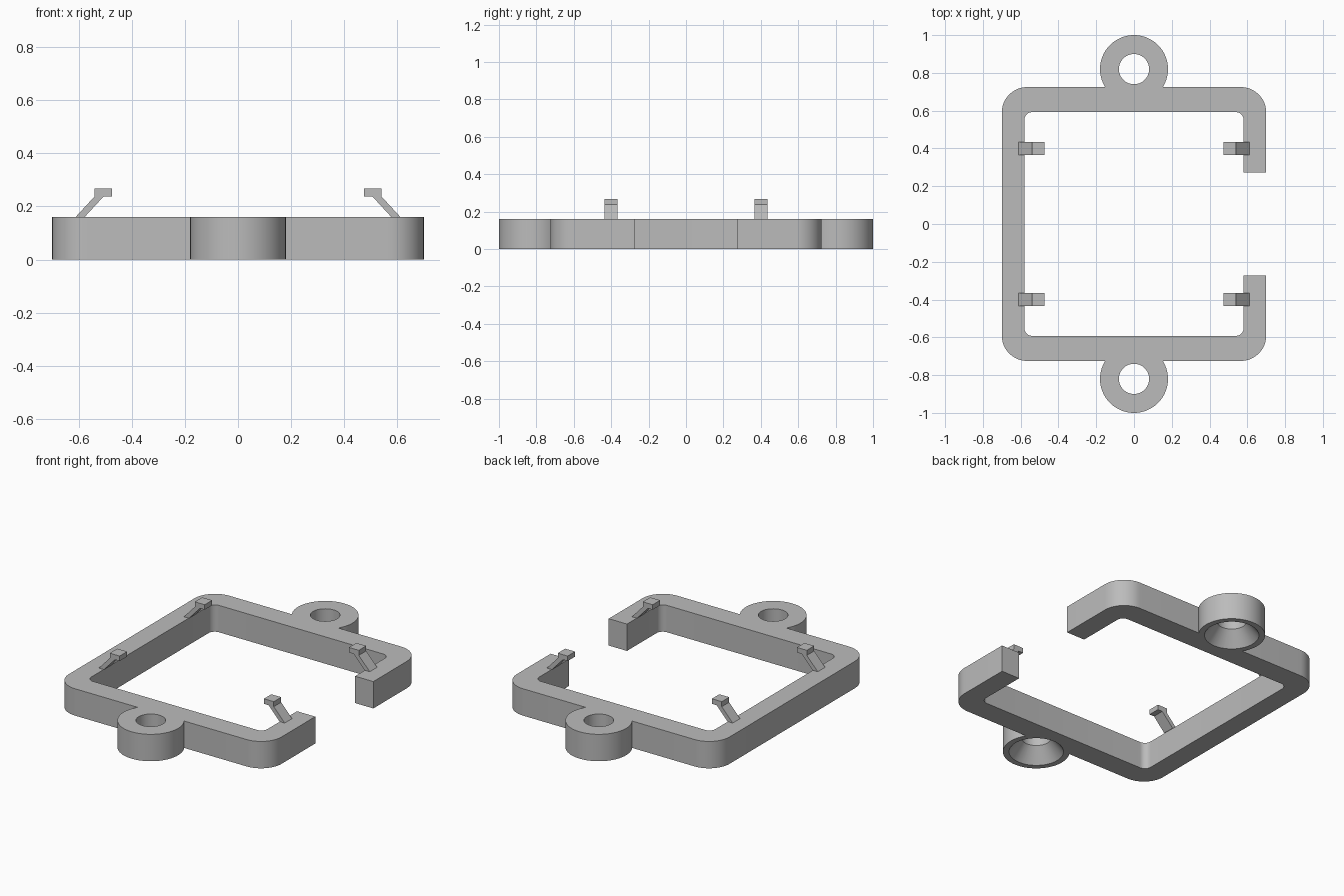
import bpy, bmesh
from math import sin, cos, radians

cube = bpy.data.objects.get("Cube")
if cube:
    bpy.data.objects.remove(cube, do_unlink=True)

grey = bpy.data.materials.new("grey plastic")
grey.use_nodes = True
grey.diffuse_color = (0.5, 0.5, 0.5, 1)
grey.node_tree.nodes["Principled BSDF"].inputs["Base Color"].default_value = (0.5, 0.5, 0.5, 1)

HEIGHT = 0.16
EAR_Y = 0.82


def prism(name, points, extrude):
    """Extrude a closed outline of 3D points along a vector."""
    bm = bmesh.new()
    face = bm.faces.new([bm.verts.new(p) for p in points])
    moved = bmesh.ops.extrude_face_region(bm, geom=[face])["geom"]
    verts = [g for g in moved if isinstance(g, bmesh.types.BMVert)]
    bmesh.ops.translate(bm, verts=verts, vec=extrude)
    bmesh.ops.recalc_face_normals(bm, faces=bm.faces)
    mesh = bpy.data.meshes.new(name)
    bm.to_mesh(mesh)
    bm.free()
    mesh.materials.append(grey)
    obj = bpy.data.objects.new(name, mesh)
    bpy.context.collection.objects.link(obj)
    return obj


def cone(name, r1, r2, z1, z2, y):
    bpy.ops.mesh.primitive_cone_add(vertices=64, radius1=r1, radius2=r2, depth=z2 - z1,
                                    location=(0, y, (z1 + z2) / 2))
    obj = bpy.context.object
    obj.name = name
    obj.data.materials.append(grey)
    return obj


def combine(target, tool, operation):
    """Apply a boolean and discard the tool."""
    mod = target.modifiers.new(operation.lower(), "BOOLEAN")
    mod.operation, mod.solver, mod.object = operation, "EXACT", tool
    bpy.context.view_layer.objects.active = target
    bpy.ops.object.modifier_apply(modifier=mod.name)
    bpy.data.objects.remove(tool, do_unlink=True)


def corners(hx, hy, r):
    """Rounded corners counter-clockwise, from upper right to lower right."""
    pts = []
    for i, (sx, sy) in enumerate([(1, 1), (-1, 1), (-1, -1), (1, -1)]):
        for k in range(13):
            a = radians(90 * i + 7.5 * k)
            pts.append((sx * (hx - r) + r * cos(a), sy * (hy - r) + r * sin(a), 0))
    return pts


# Open frame with a gap in its left side
gap = 0.273
outer = [(0.7, gap, 0)] + corners(0.7, 0.725, 0.135) + [(0.7, -gap, 0)]
inner = [(0.58, gap, 0)] + corners(0.58, 0.592, 0.04) + [(0.58, -gap, 0)]
frame = prism("frame", outer + inner[::-1], (0, 0, HEIGHT))

# Mounting ears with countersunk holes
for y in (EAR_Y, -EAR_Y):
    combine(frame, cone("ear", 0.18, 0.18, 0, HEIGHT, y), "UNION")
for y in (EAR_Y, -EAR_Y):
    combine(frame, cone("bore", 0.08, 0.08, -0.1, 0.3, y), "DIFFERENCE")
    combine(frame, cone("countersink", 0.155, 0.08, -0.01, 0.085, y), "DIFFERENCE")

bpy.ops.object.select_all(action="DESELECT")
frame.select_set(True)
bpy.context.view_layer.objects.active = frame
bpy.ops.object.shade_smooth_by_angle(angle=radians(30))

# Slanted clips with hooked ends, leaning inwards
clip_profile = [(0.612, 0.16), (0.578, 0.16), (0.506, 0.238), (0.475, 0.238),
                (0.475, 0.268), (0.54, 0.268), (0.54, 0.238)]
for side, sx in (("left", 1), ("right", -1)):
    for end, y in (("front", -0.4), ("back", 0.4)):
        prism(f"{end}_{side}_clip", [(sx * x, y - 0.035, z) for x, z in clip_profile], (0, 0.07, 0))
